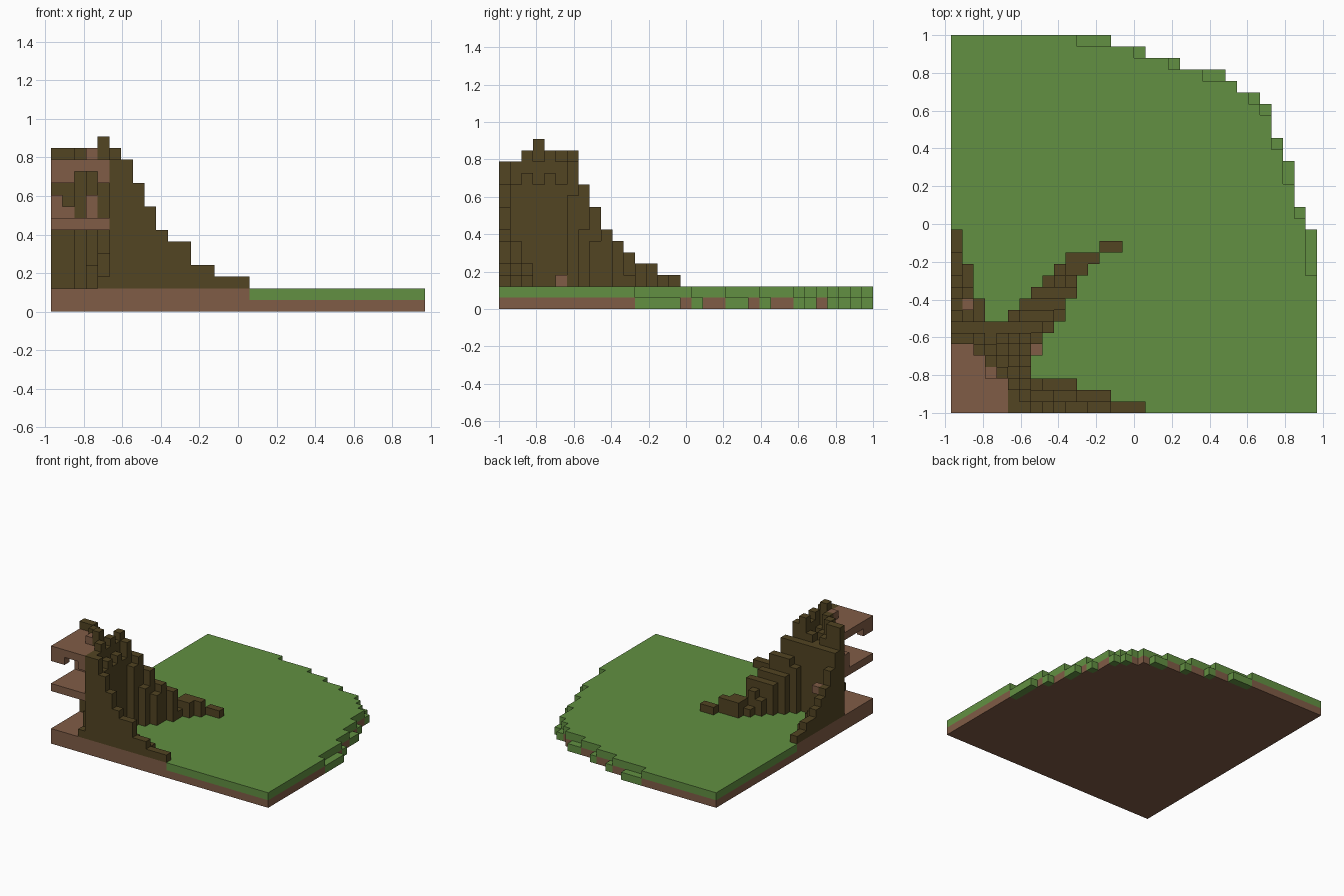
import bpy
import bmesh
import random

cube = bpy.data.objects.get("Cube")
if cube:
    bpy.data.objects.remove(cube, do_unlink=True)

random.seed(4)
U = 2 / 33                      # size of one block
NX, NY = 32, 33


def material(name, rgb):
    m = bpy.data.materials.new(name)
    m.use_nodes = True
    color = (*rgb, 1)
    m.diffuse_color = color
    bsdf = m.node_tree.nodes["Principled BSDF"]
    bsdf.inputs["Base Color"].default_value = color
    bsdf.inputs["Roughness"].default_value = 0.9
    return m


GREEN = material("grass green", (0.122, 0.279, 0.054))
BROWN = material("dirt brown", (0.216, 0.107, 0.061))
BARK = material("dark bark", (0.084, 0.058, 0.016))

# Blocks of each part, as (i, j, k) cells
grass, dirt, bark, planks = set(), set(), set(), set()


def column(cells, i, j, low, high):
    cells.update((i, j, k) for k in range(low, high))


# Heights of a root along its length, starting beside the trunk
slope_x = dict(enumerate([13, 13, 11, 9, 7, 6, 6, 4, 4, 3, 3, 3], 5))
slope_y = dict(enumerate([14, 11, 9, 7, 6, 5, 4, 4, 3, 3], 6))

# Columns of bark: (i, j) -> height
heights = {}


def raise_to(i, j, h):
    heights[i, j] = max(heights.get((i, j), 0), h)


# Hollow trunk: a thick quarter ring around the corner room
ring_start = [6, 6, 5, 4, 3, 0, 0]
for i, start in enumerate(ring_start):
    for j in range(start, 8):
        inner = j == start or i == 5
        top = 13 + (j + i) % 2 if inner else 12 - (i + j) % 2
        top = min(top, slope_y.get(j, top))
        if j == 0:
            top = slope_x[i]
        raise_to(i, j, top)
heights[4, 3] = 15

# Front root and left root, three rows wide with shorter inner rows
for row in range(3):
    for i in range(7, 17 - 3 * row):
        raise_to(i, row, slope_x[i + 3 * row])
for row in range(3):
    for j in range(6, 16 - 3 * row):
        raise_to(row, j, slope_y[j + 3 * row] if row else slope_y[j])

# Diagonal root: first and last cell of each row, from the trunk outward
diagonal = [(5, 7), (4, 8), (5, 9), (6, 9), (7, 10), (8, 10), (9, 11), (10, 12), (13, 14)]
for j, (first, last) in enumerate(diagonal, 6):
    for i in range(first, last + 1):
        h = min(slope_x[max(i, 5)] if i > 4 else 13, slope_y[j])
        if i in (first, last) and j < 13:
            h -= random.choice((0, 1, 2))
        raise_to(i, j, max(h, 3))

for (i, j), h in heights.items():
    column(bark, i, j, 2, h)

# Low bark step inside the room
column(bark, 4, 0, 2, 3)
column(bark, 4, 1, 2, 5)
column(bark, 4, 2, 2, 7)
column(bark, 3, 3, 2, 4)

# Two shelves in the hollow corner
room = {(i, j) for i in range(5) for j in range(ring_start[i])}
for i, j in room:
    for k in (7, 12):
        planks.add((i, j, k))

# Wooden blocks hanging below the top shelf and standing on the middle one
for i, j in ((0, 0), (0, 1), (1, 0), (4, 0), (4, 1)):
    planks.add((i, j, 11))
for i, j, h in ((0, 5, 10), (1, 5, 9), (3, 3, 10)):
    column(planks, i, j, 8, h)
planks.add((3, 3, 13))
planks.add((7, 5, 2))
planks.add((1, 9, 6))

# Ground: rows shorten toward the rounded back corner
curve = [31, 31, 30, 30, 30, 30, 29, 29, 28, 28, 28, 27, 25, 24, 20, 17, 14]
row_end = [NX] * (NY - len(curve)) + curve
# Number of grass blocks that spill one step down at the end of a row
spill = dict.fromkeys([12, 13, 14, 15, 17, 20, 21, 23, 26, 27, 30, 31], 1)
spill.update({29: 2, 32: 3})
covered = set(heights) | room
for j, end in enumerate(row_end):
    lip = end - spill.get(j, 0)
    for i in range(end):
        (dirt if i < lip else grass).add((i, j, 0))
        if i < lip:
            (dirt if (i, j) in covered else grass).add((i, j, 1))

bark -= planks
everything = grass | dirt | bark | planks

# Corner offsets of a block face, by axis and side
SIDES = []
for axis in range(3):
    for side in (0, 1):
        a, b = (axis + 1) % 3, (axis + 2) % 3
        loop = []
        for s, t in ((0, 0), (1, 0), (1, 1), (0, 1)):
            corner = [0, 0, 0]
            corner[axis], corner[a], corner[b] = side, s, t
            loop.append(tuple(corner))
        step = [0, 0, 0]
        step[axis] = 2 * side - 1
        SIDES.append((step, loop if side else loop[::-1]))


def build(name, cells, mat):
    """Make one mesh from the outer faces of a set of blocks."""
    bm = bmesh.new()
    verts = {}
    for cell in sorted(cells):
        for step, loop in SIDES:
            if tuple(c + s for c, s in zip(cell, step)) in everything:
                continue
            face = []
            for off in loop:
                p = tuple(c + o for c, o in zip(cell, off))
                if p not in verts:
                    x, y, z = p
                    verts[p] = bm.verts.new(((x - NX / 2) * U, (y - NY / 2) * U, z * U))
                face.append(verts[p])
            bm.faces.new(face)
    mesh = bpy.data.meshes.new(name)
    bm.to_mesh(mesh)
    bm.free()
    mesh.materials.append(mat)
    obj = bpy.data.objects.new(name, mesh)
    bpy.context.collection.objects.link(obj)


build("grass_layer", grass, GREEN)
build("dirt_base", dirt, BROWN)
build("stump_and_roots", bark, BARK)
build("wooden_shelves", planks, BROWN)
